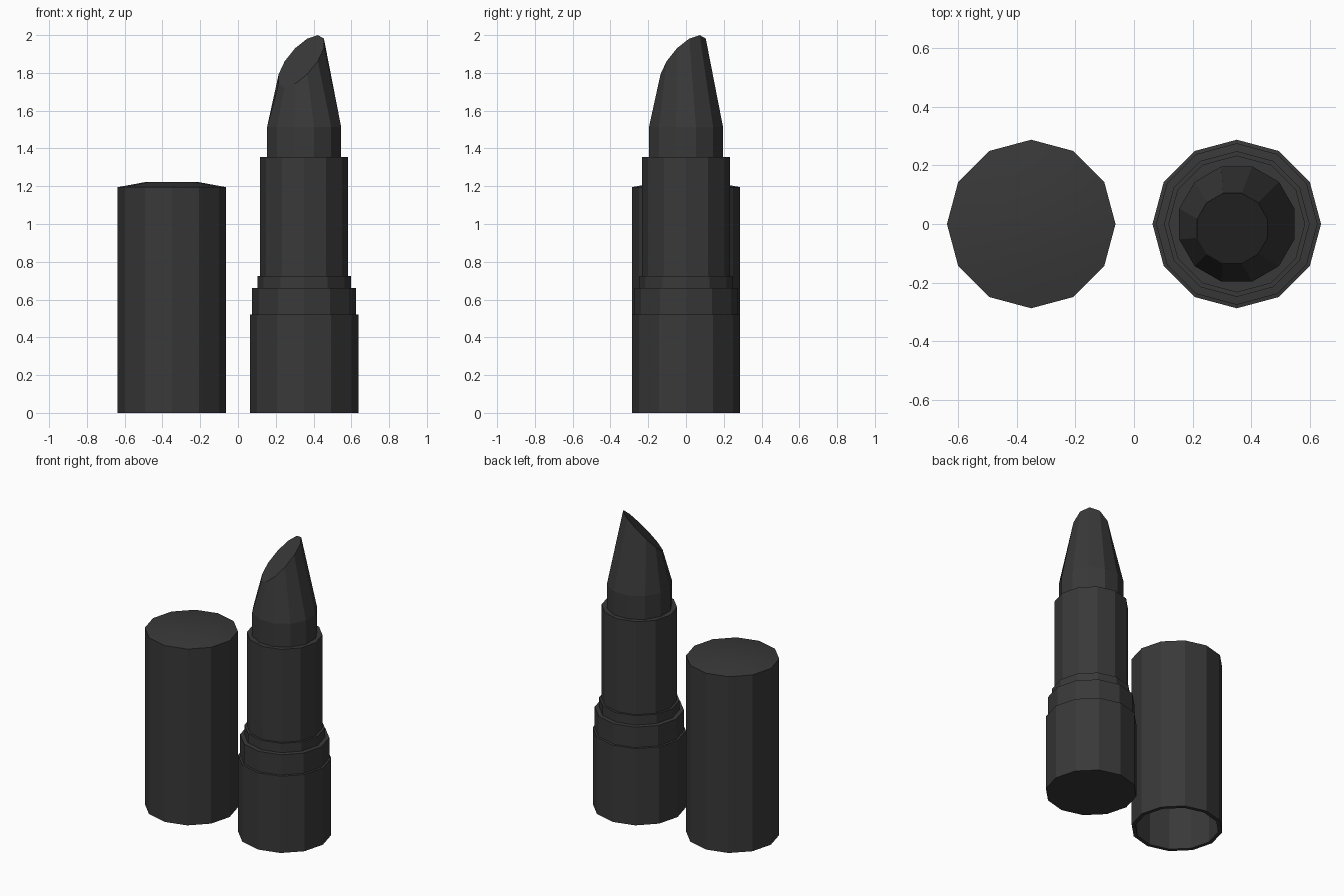
import bpy, bmesh
from math import cos, sin, pi, radians

if "Cube" in bpy.data.objects:
    bpy.data.objects.remove(bpy.data.objects["Cube"])

SIDES = 12
black = bpy.data.materials.new("black_plastic")
black.diffuse_color = (0.04, 0.04, 0.04, 1)
black.use_nodes = True
black.node_tree.nodes["Principled BSDF"].inputs["Base Color"].default_value = black.diffuse_color


def ring(bm, r, height, turn=0.0, cx=0.0, cy=0.0):
    """Ring of verts; height is a function of local x, y."""
    verts = []
    for i in range(SIDES):
        a = turn + 2 * pi * i / SIDES
        x, y = cx + r * cos(a), cy + r * sin(a)
        verts.append(bm.verts.new((x, y, height(x, y))))
    return verts


def build(name, x, rings, cap_start=False, cap_end=False):
    """Skin a list of rings (dicts for ring()) into one object."""
    bm = bmesh.new()
    loops = [ring(bm, **r) for r in rings]
    for a, b in zip(loops, loops[1:]):
        for i in range(SIDES):
            j = (i + 1) % SIDES
            bm.faces.new((a[i], a[j], b[j], b[i]))
    if cap_start:
        bm.faces.new(loops[0][::-1])
    if cap_end:
        bm.faces.new(loops[-1])
    mesh = bpy.data.meshes.new(name)
    bm.to_mesh(mesh)
    bm.free()
    mesh.materials.append(black)
    obj = bpy.data.objects.new(name, mesh)
    obj.location.x = x
    bpy.context.collection.objects.link(obj)
    return obj


def lathe(name, x, profile, **caps):
    rings = [dict(r=r, height=lambda px, py, z=z: z) for r, z in profile]
    return build(name, x, rings, **caps)


# Stepped case: each part ends in a ledge that meets the next one
lathe("case_base", 0.35, [(0.287, 0), (0.287, 0.52), (0.275, 0.522)], cap_start=True)
lathe("case_collar", 0.35, [(0.275, 0.522), (0.275, 0.66), (0.248, 0.662)])
lathe("case_ring", 0.35, [(0.248, 0.662), (0.248, 0.725), (0.233, 0.725)])
lathe("inner_sleeve", 0.35, [(0.233, 0.725), (0.233, 1.355), (0.195, 1.355)])

# Lipstick bullet: straight stub, taper, slanted planar cut
turn = radians(15)
build("lipstick_bullet", 0.35, [
    dict(r=0.203, turn=turn, height=lambda x, y: 1.34),
    dict(r=0.203, turn=turn, height=lambda x, y: 1.513),
    dict(r=0.124, turn=turn, cx=-0.015, cy=-0.015,
         height=lambda x, y: 1.862 + 1.113 * (x + y + 0.03) / 2 ** 0.5),
], cap_end=True)

# Hollow cap with a shallow domed top, open at the bottom
cap = lathe("cap", -0.35, [
    (0.262, 1.16), (0.262, 0), (0.287, 0), (0.287, 1.195), (0.14, 1.222),
], cap_start=True, cap_end=True)

# Smooth only the shallow dome of the cap
bpy.context.view_layer.objects.active = cap
cap.select_set(True)
bpy.ops.object.shade_smooth_by_angle(angle=radians(20))
